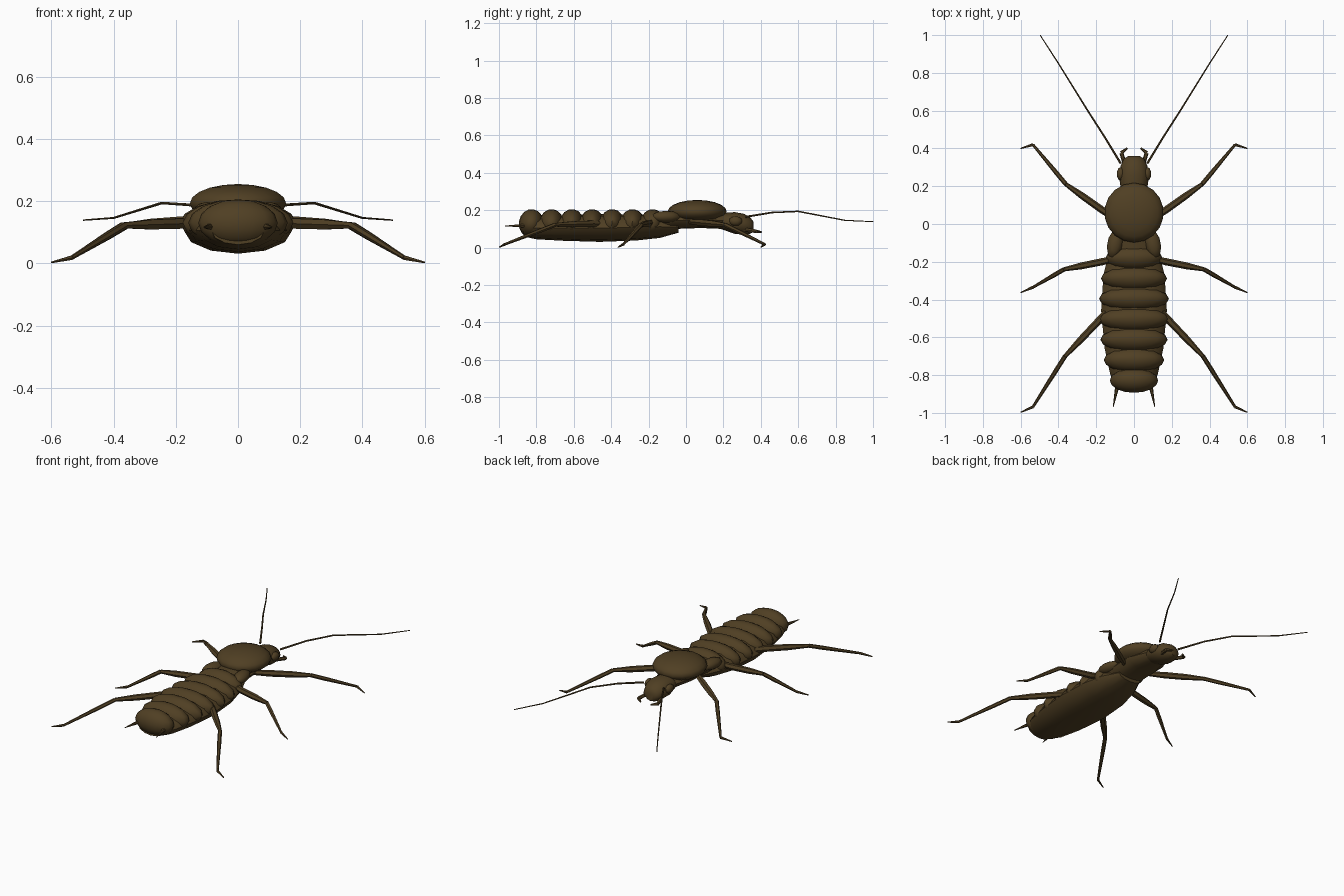
import bpy, bmesh, math
from mathutils import Vector, Matrix

if "Cube" in bpy.data.objects:
    bpy.data.objects.remove(bpy.data.objects["Cube"])

brown = bpy.data.materials.new("dark_brown")
brown.diffuse_color = (0.08, 0.05, 0.017, 1)
brown.use_nodes = True
brown.node_tree.nodes["Principled BSDF"].inputs["Base Color"].default_value = brown.diffuse_color


def finish(name, bm, angle=50):
    bmesh.ops.recalc_face_normals(bm, faces=bm.faces)
    me = bpy.data.meshes.new(name)
    bm.to_mesh(me)
    bm.free()
    me.materials.append(brown)
    ob = bpy.data.objects.new(name, me)
    bpy.context.collection.objects.link(ob)
    bpy.ops.object.select_all(action='DESELECT')
    ob.select_set(True)
    bpy.context.view_layer.objects.active = ob
    bpy.ops.object.shade_smooth_by_angle(angle=math.radians(angle))
    return ob


def skin(bm, rings):
    """Bridge rings of points and cap both ends."""
    vs = [[bm.verts.new(p) for p in r] for r in rings]
    n = len(vs[0])
    for a, b in zip(vs, vs[1:]):
        for i in range(n):
            j = (i + 1) % n
            bm.faces.new((a[i], a[j], b[j], b[i]))
    bm.faces.new(vs[0])
    bm.faces.new(vs[-1])


def loft(name, sections, n=12):
    """Sections along y: (y, centre z, half width, half height)."""
    bm = bmesh.new()
    ang = [2 * math.pi * i / n for i in range(n)]
    skin(bm, [[(rx * math.cos(a), y, cz + rz * math.sin(a)) for a in ang]
              for y, cz, rx, rz in sections])
    return finish(name, bm)


def ball(name, loc, size, u=14, v=8, rot=None):
    bm = bmesh.new()
    bmesh.ops.create_uvsphere(bm, u_segments=u, v_segments=v, radius=1)
    m = Matrix.Translation(loc) @ (rot or Matrix()) @ Matrix.Diagonal((*size, 1))
    bm.transform(m)
    return finish(name, bm)


def limb(name, points, n=6):
    """Tapered tube through (x, y, z, radius) points."""
    bm = bmesh.new()
    ps = [Vector(p[:3]) for p in points]
    rings = []
    for k, p in enumerate(ps):
        d = (ps[min(k + 1, len(ps) - 1)] - ps[max(k - 1, 0)]).normalized()
        s = d.cross(Vector((0, 0, 1))).normalized()
        t = s.cross(d)
        r = points[k][3]
        rings.append([p + r * (math.cos(a) * s + math.sin(a) * t)
                      for a in (2 * math.pi * i / n for i in range(n))])
    skin(bm, rings)
    return finish(name, bm)


# Long belly hull
loft("belly", [(-0.87, 0.105, 0.085, 0.045), (-0.80, 0.105, 0.125, 0.06),
               (-0.66, 0.105, 0.155, 0.068), (-0.46, 0.105, 0.174, 0.074),
               (-0.27, 0.108, 0.162, 0.070), (-0.14, 0.112, 0.130, 0.060),
               (-0.04, 0.110, 0.080, 0.030)])

# Overlapping back plates
widths = [0.150, 0.175, 0.185, 0.186, 0.178, 0.160, 0.128]
for i, w in enumerate(widths):
    y = -0.18 - 0.108 * i
    ball(f"back_plate_{i + 1}", (0, y, 0.13), (w, 0.066, 0.076), 16, 8,
         Matrix.Rotation(math.radians(-8), 4, 'X'))

# Thorax, shield, head
loft("thorax", [(-0.16, 0.13, 0.11, 0.05), (-0.06, 0.145, 0.11, 0.045),
                (0.08, 0.15, 0.11, 0.045), (0.20, 0.145, 0.07, 0.045)])
ball("neck_shield", (0, 0.06, 0.193), (0.157, 0.158, 0.062), 18, 10)
loft("head", [(0.16, 0.145, 0.055, 0.035), (0.20, 0.14, 0.072, 0.045),
              (0.26, 0.132, 0.080, 0.058), (0.31, 0.125, 0.070, 0.056),
              (0.345, 0.118, 0.054, 0.043), (0.36, 0.112, 0.03, 0.028)])

legs = {
    "front": [(0.09, 0.02, 0.14), (0.17, 0.075, 0.135), (0.36, 0.21, 0.122),
              (0.535, 0.42, 0.018), (0.6, 0.40, 0.003)],
    "middle": [(0.09, -0.18, 0.14), (0.17, -0.20, 0.13), (0.37, -0.24, 0.122),
               (0.535, -0.335, 0.018), (0.6, -0.363, 0.003)],
    "hind": [(0.10, -0.42, 0.125), (0.18, -0.505, 0.128), (0.365, -0.70, 0.122),
             (0.535, -0.968, 0.018), (0.6, -0.997, 0.003)],
}
for side, s in (("right", 1), ("left", -1)):
    # Legs: thick thigh, thinner shin, small foot
    for part, pts in legs.items():
        p = [Vector((s * x, y, z)) for x, y, z in pts]
        limb(f"{part}_thigh_{side}", [(*p[0], 0.014), (*p[1], 0.019),
             (*p[1].lerp(p[2], 0.55), 0.018), (*p[2], 0.011)])
        limb(f"{part}_shin_{side}", [(*p[2], 0.012),
             (*p[2].lerp(p[3], 0.3), 0.012), (*p[3], 0.007)])
        limb(f"{part}_foot_{side}", [(*p[3], 0.008), (*p[4], 0.003)])
    # Wing pads behind the shield
    ball(f"wing_pad_{side}", (s * 0.10, -0.105, 0.165), (0.042, 0.08, 0.032),
         10, 6, Matrix.Rotation(s * 0.2, 4, 'Z'))
    # Eyes, feelers, mouth feelers, tail spikes
    ball(f"eye_{side}", (s * 0.070, 0.265, 0.142), (0.022, 0.036, 0.026), 10, 6)
    limb(f"antenna_{side}", [(s * 0.07, 0.32, 0.165, 0.006),
         (s * 0.155, 0.46, 0.188, 0.005), (s * 0.245, 0.60, 0.194, 0.0045),
         (s * 0.40, 0.85, 0.146, 0.0035), (s * 0.497, 1.0, 0.139, 0.0025)])
    limb(f"mouth_feeler_{side}", [(s * 0.045, 0.30, 0.10, 0.010),
         (s * 0.066, 0.375, 0.087, 0.011)])
    limb(f"mouth_feeler_tip_{side}", [(s * 0.068, 0.376, 0.087, 0.010),
         (s * 0.035, 0.402, 0.083, 0.005)])
    limb(f"tail_spike_{side}", [(s * 0.085, -0.84, 0.118, 0.013),
         (s * 0.11, -0.968, 0.116, 0.002)])
